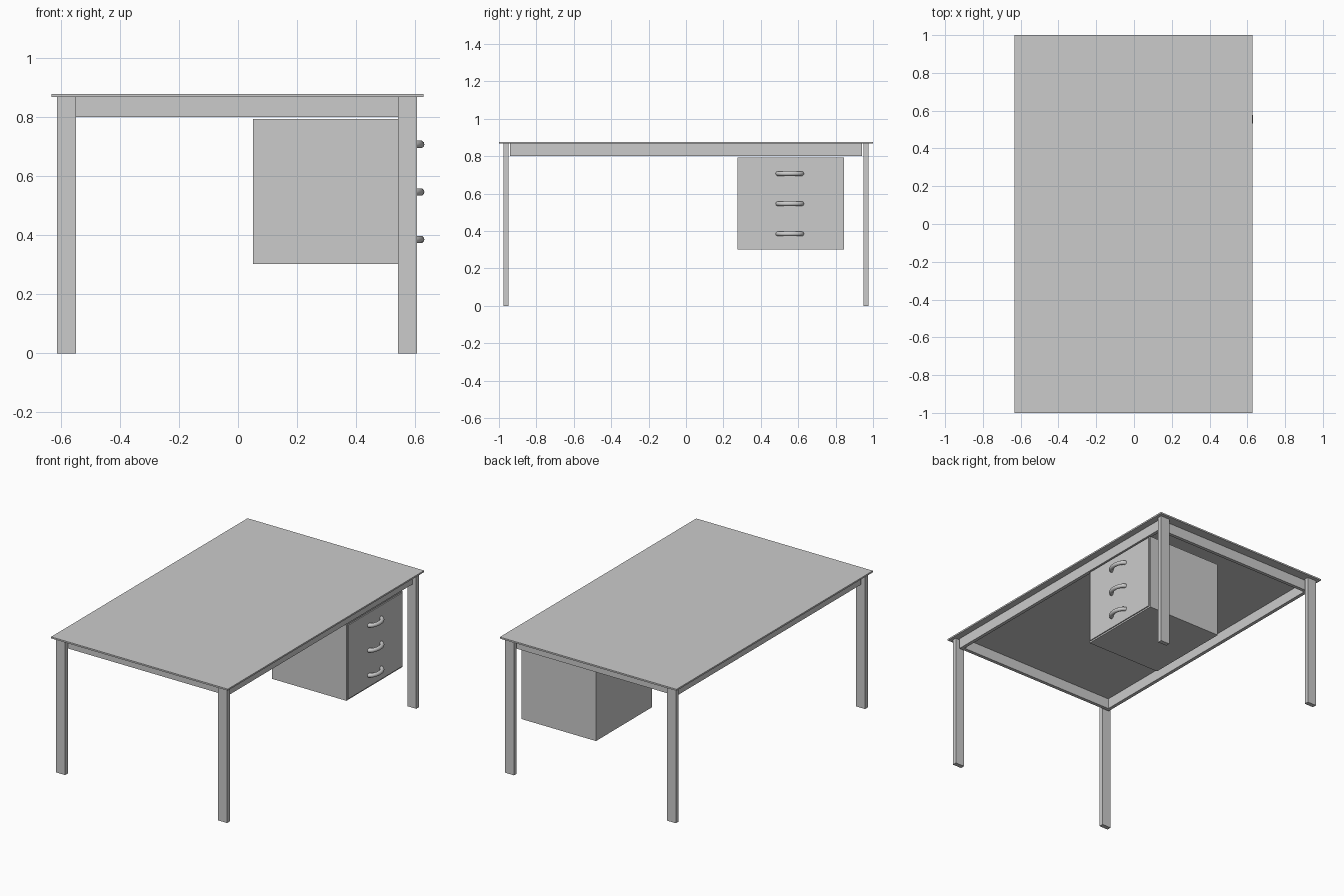
import bpy, math
from mathutils import Vector

if "Cube" in bpy.data.objects:
    bpy.data.objects.remove(bpy.data.objects["Cube"])


def box(name, lo, hi):
    """Axis-aligned box between two corners."""
    lo, hi = Vector(lo), Vector(hi)
    bpy.ops.mesh.primitive_cube_add(size=1, location=(lo + hi) / 2)
    ob = bpy.context.object
    ob.name = name
    ob.scale = hi - lo
    bpy.ops.object.transform_apply(location=False, rotation=False, scale=True)
    return ob


def handle(name, y, z, x_base=0.58):
    """Bow handle: round tube swept along a shallow half-oval."""
    radius, half, depth, steps = 0.013, 0.064, 0.038, 16
    cu = bpy.data.curves.new(name, 'CURVE')
    cu.dimensions = '3D'
    cu.bevel_depth = radius
    cu.bevel_resolution = 3
    cu.use_fill_caps = True
    sp = cu.splines.new('POLY')
    sp.points.add(steps)
    for i, p in enumerate(sp.points):
        a = math.pi * i / steps
        p.co = (x_base + depth * math.sin(a), y - half * math.cos(a), z, 1)
    ob = bpy.data.objects.new(name, cu)
    bpy.context.collection.objects.link(ob)
    bpy.ops.object.select_all(action='DESELECT')
    ob.select_set(True)
    bpy.context.view_layer.objects.active = ob
    bpy.ops.object.convert(target='MESH')
    bpy.ops.object.shade_smooth_by_angle(angle=math.radians(40))


TOP_Z, UNDER_Z, APRON_Z = 0.877, 0.867, 0.80

# Table top
box("table_top", (-0.632, -1, UNDER_Z), (0.627, 1, TOP_Z))

# Four flat legs
for side, x0, x1 in (("left", -0.612, -0.548), ("right", 0.542, 0.606)):
    for end, s in (("front", -1), ("back", 1)):
        ya, yb = sorted((s * 0.949, s * 0.977))
        box(f"{end}_{side}_leg", (x0, ya, 0), (x1, yb, UNDER_Z))

# Apron frame just inside the legs
XL, XR, Y, T = -0.59, 0.585, 0.94, 0.022
box("left_apron", (XL, -Y, APRON_Z), (XL + T, Y, UNDER_Z))
box("right_apron", (XR - T, -Y, APRON_Z), (XR, Y, UNDER_Z))
box("front_apron", (XL + T, -Y, APRON_Z), (XR - T, -Y + T, UNDER_Z))
box("back_apron", (XL + T, Y - T, APRON_Z), (XR - T, Y, UNDER_Z))

# Drawer cabinet with a slightly smaller front panel
box("drawer_cabinet", (0.05, 0.275, 0.302), (0.58, 0.845, 0.793))
box("drawer_front", (0.58, 0.285, 0.312), (0.587, 0.835, 0.787))

# Drawer handles
for n, z in (("top", 0.707), ("middle", 0.546), ("bottom", 0.385)):
    handle(f"{n}_drawer_handle", 0.555, z)
